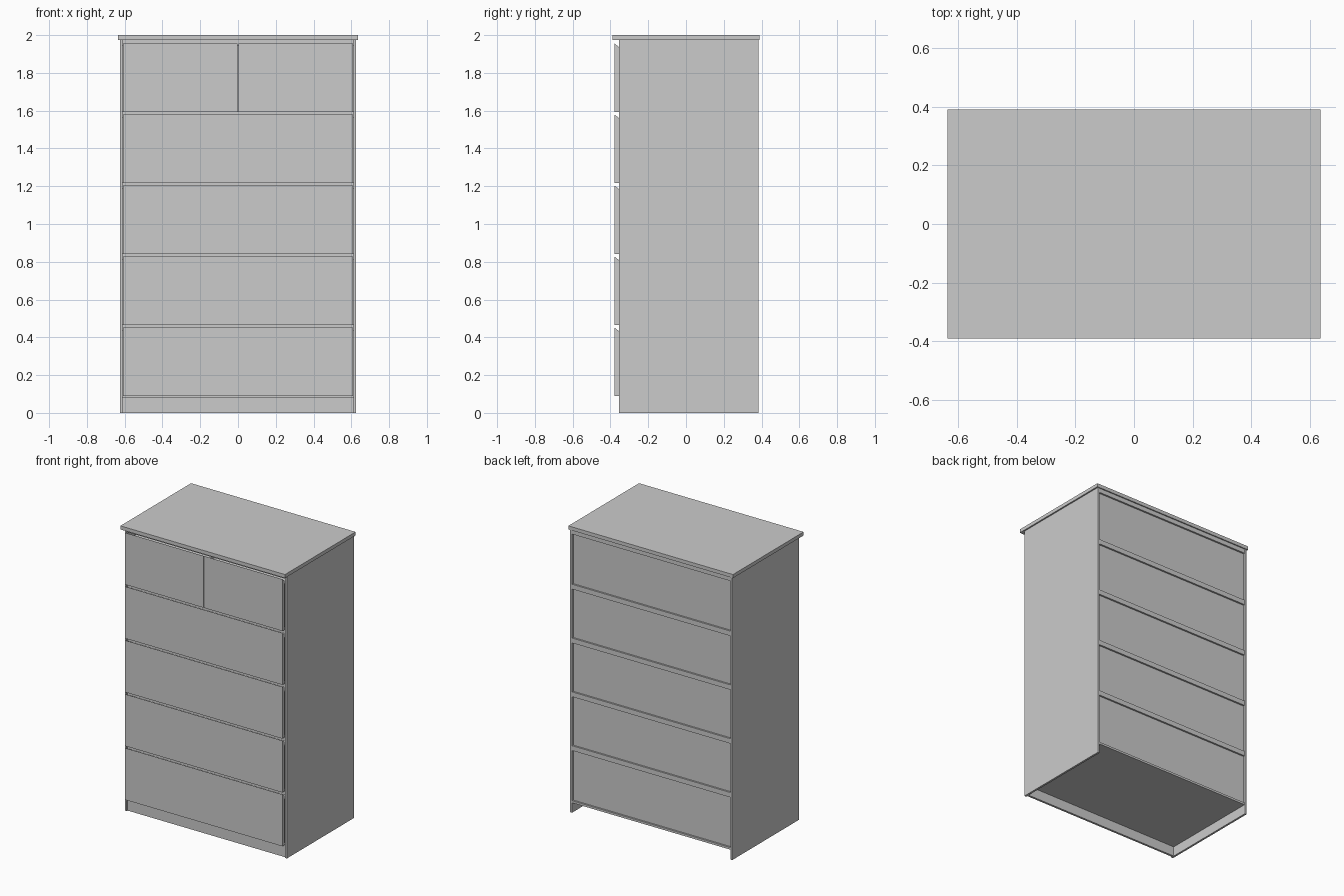
import bpy
import bmesh

cube = bpy.data.objects.get("Cube")
if cube:
    bpy.data.objects.remove(cube, do_unlink=True)

grey = bpy.data.materials.new("plain grey")
grey.use_nodes = True
colour = (0.6, 0.6, 0.6, 1)
grey.diffuse_color = colour
grey.node_tree.nodes["Principled BSDF"].inputs["Base Color"].default_value = colour


def box(name, x0, x1, y0, y1, z0, z1, top_slope=0.0):
    """Box between limits; top_slope lowers the rear top edge."""
    bm = bmesh.new()
    bmesh.ops.create_cube(bm, size=1)
    for v in bm.verts:
        back, high = v.co.y > 0, v.co.z > 0
        v.co = (x1 if v.co.x > 0 else x0,
                y1 if back else y0,
                (z1 - top_slope * back) if high else z0)
    mesh = bpy.data.meshes.new(name)
    bm.to_mesh(mesh)
    bm.free()
    mesh.materials.append(grey)
    obj = bpy.data.objects.new(name, mesh)
    bpy.context.collection.objects.link(obj)
    return obj


OUTER, INNER = 0.626, 0.612      # side panel faces
FRONT, BACK = -0.355, 0.384      # carcass depth
FACE = -0.378                    # drawer front plane
TOP = 1.975                      # underside of the top board
PITCH = 0.376                    # drawer spacing
HEIGHT = 0.362                   # drawer front height
FIRST = 0.089                    # lowest drawer bottom

# Carcass
box("top_board", -0.636, 0.636, -0.39, 0.39, TOP, 2.0)
box("left_side", INNER, OUTER, FRONT, BACK, 0, TOP)
box("right_side", -OUTER, -INNER, FRONT, BACK, 0, TOP)
box("back_panel", -INNER, INNER, 0.355, 0.37, 0.068, TOP)
box("bottom_board", -INNER, INNER, FRONT + 0.01, 0.382, 0.068, 0.083)
box("plinth", -INNER, INNER, FRONT + 0.01, FRONT + 0.025, 0, 0.068)
box("top_rail", -INNER, INNER, FRONT + 0.01, 0.382, 1.945, TOP)

# Shelves between the drawers
for i in range(1, 5):
    z = FIRST + i * PITCH
    box(f"divider_{i}", -INNER, INNER, FRONT + 0.01, 0.382, z - 0.032, z + 0.002)

# Drawer fronts with a sloped finger grip, and their boxes
for i in range(5):
    z = FIRST + i * PITCH
    spans = [(-0.608, 0.608)] if i < 4 else [(-0.608, -0.002), (0.002, 0.608)]
    for j, (a, b) in enumerate(spans):
        box(f"drawer_front_{i + 1}_{j + 1}", a, b, FACE, FRONT, z, z + HEIGHT, 0.018)
        box(f"drawer_box_{i + 1}_{j + 1}", a + 0.01, b - 0.01, FRONT, 0.34,
            z + 0.01, z + HEIGHT - 0.05)
